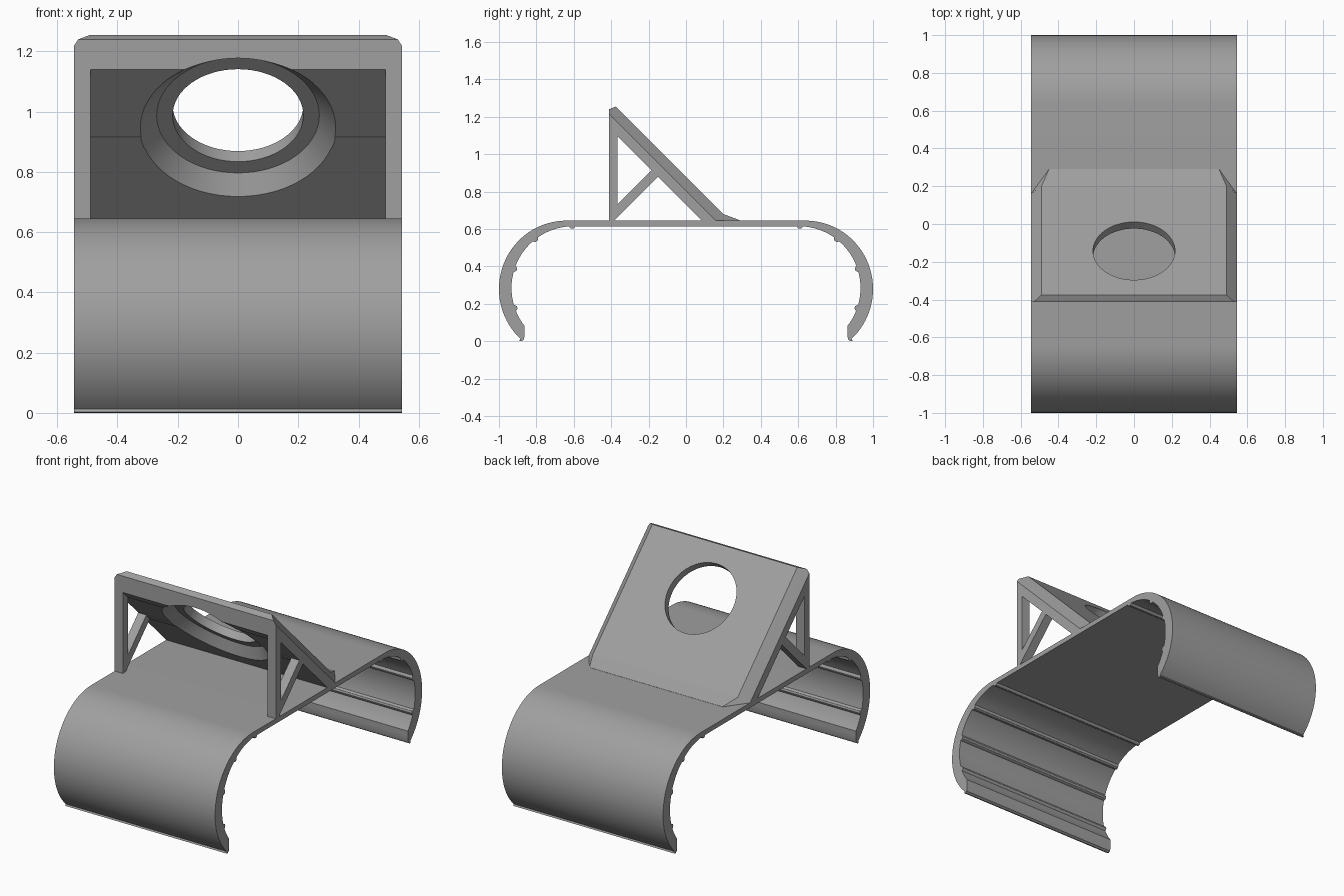
import bpy, bmesh, math
from mathutils import Vector, Matrix

if "Cube" in bpy.data.objects:
    bpy.data.objects.remove(bpy.data.objects["Cube"])

HALF = 0.545    # half width of the bracket
INNER = 0.49    # half width between the side frames

grey = bpy.data.materials.new("grey plastic")
grey.diffuse_color = (0.35, 0.35, 0.35, 1)
grey.use_nodes = True
grey.node_tree.nodes["Principled BSDF"].inputs["Base Color"].default_value = grey.diffuse_color


def finish(name, bm):
    bmesh.ops.recalc_face_normals(bm, faces=bm.faces)
    me = bpy.data.meshes.new(name)
    bm.to_mesh(me)
    bm.free()
    me.materials.append(grey)
    ob = bpy.data.objects.new(name, me)
    bpy.context.collection.objects.link(ob)
    return ob


def prism(name, profile, half):
    """Extrude a (y, z) profile along x from -half to half."""
    bm = bmesh.new()
    face = bm.faces.new([bm.verts.new((-half, y, z)) for y, z in profile])
    ext = bmesh.ops.extrude_face_region(bm, geom=[face])["geom"]
    verts = [g for g in ext if isinstance(g, bmesh.types.BMVert)]
    bmesh.ops.translate(bm, verts=verts, vec=(2 * half, 0, 0))
    return finish(name, bm)


def hull(name, points):
    """Convex solid from points mirrored in x."""
    bm = bmesh.new()
    for x, y, z in points:
        bm.verts.new((x, y, z))
        bm.verts.new((-x, y, z))
    res = bmesh.ops.convex_hull(bm, input=bm.verts)
    junk = [g for g in res["geom_interior"] if isinstance(g, bmesh.types.BMVert)]
    bmesh.ops.delete(bm, geom=junk, context="VERTS")
    bmesh.ops.dissolve_limit(bm, angle_limit=0.01, verts=bm.verts, edges=bm.edges)
    return finish(name, bm)


def cone(name, r1, r2, s1, s2):
    """Cone along the sloped panel's normal; s is y + z at each end."""
    axis = Vector((0, 1, 1)).normalized()
    a, b = (Vector((0, (s - 1.165) / 2, (s + 1.165) / 2)) for s in (s1, s2))
    mat = Matrix.Translation((a + b) / 2) @ axis.to_track_quat("Z", "Y").to_matrix().to_4x4()
    bm = bmesh.new()
    bmesh.ops.create_cone(bm, cap_ends=True, segments=64, radius1=r1, radius2=r2,
                          depth=(b - a).length, matrix=mat)
    return finish(name, bm)


def smooth(ob):
    bpy.ops.object.select_all(action="DESELECT")
    ob.select_set(True)
    bpy.context.view_layer.objects.active = ob
    bpy.ops.object.shade_smooth_by_angle(angle=math.radians(28))


# Clip: flat bridge with two curled arms and small ridges inside
outer = [(0.64 + 0.36 * math.sin(math.radians(a)), 0.28 + 0.365 * math.cos(math.radians(a)))
         for a in [i * 137 / 36 for i in range(37)]]
tip = [(0.89, 0.003), (0.88, 0.0), (0.868, 0.008), (0.863, 0.025), (0.863, 0.055)]
inner = []
for i in range(130, -3, -1):
    ridge = min(abs(i - c) for c in (1, 38, 72, 109))
    if i % 4 and ridge > 3:
        continue
    r = 0.33 - (0.013 if ridge <= 1 else 0.009 if ridge == 2 else 0)
    a = math.radians(i)
    inner.append((0.603 + r * math.sin(a), 0.285 + r * math.cos(a)))
side = outer + tip + inner
clip = prism("curved_clip", side + [(-y, z) for y, z in reversed(side)], HALF)
smooth(clip)

# Wedge stand with chamfered panel edges
stand = hull("sloped_stand", [
    (HALF, -0.413, 0.63), (HALF, -0.413, 1.218), (0.53, -0.413, 1.24),
    (INNER, -0.375, 1.255), (INNER, 0.25, 0.63), (HALF, 0.175, 0.63)])

# Cutters: hollow inside, side windows, countersunk round hole
cutters = [
    prism("hollow_cutter", [(-0.6, 0.5), (-0.6, 1.327), (0.227, 0.5)], INNER),
    prism("upper_window_cutter", [(-0.365, 0.735), (-0.365, 1.095), (-0.185, 0.915)], 0.7),
    prism("lower_window_cutter", [(-0.53, 0.5), (-0.15, 0.88), (0.23, 0.5)], 0.7),
    cone("countersink_cutter", 0.331, 0.27, 0.72, 0.81),
    cone("hole_cutter", 0.217, 0.217, 0.7, 1.0),
]
for c in cutters:
    m = stand.modifiers.new(c.name, "BOOLEAN")
    m.operation, m.solver, m.object = "DIFFERENCE", "EXACT", c
bpy.context.view_layer.update()
mesh = bpy.data.meshes.new_from_object(stand.evaluated_get(bpy.context.evaluated_depsgraph_get()))
stand.modifiers.clear()
stand.data = mesh
for c in cutters:
    bpy.data.objects.remove(c)
smooth(stand)

# Shallow ramp easing the panel into the bridge
hull("panel_foot", [(INNER, 0.2, 0.68), (0.45, 0.29, 0.646), (HALF, 0.16, 0.646),
                    (0.45, 0.29, 0.63), (HALF, 0.16, 0.63)])
